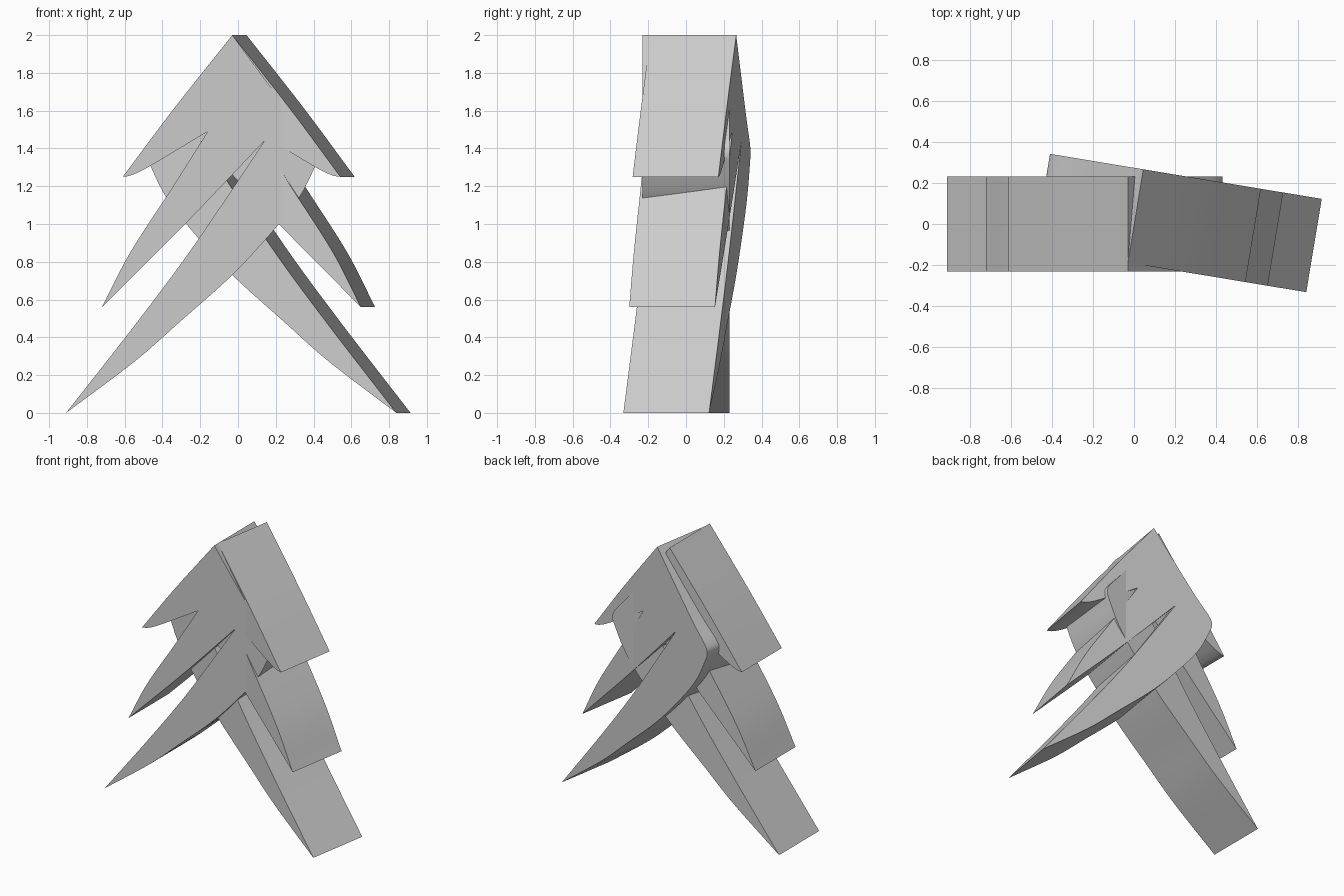
import bpy
import bmesh
from math import radians
from mathutils import Vector, Matrix

default_cube = bpy.data.objects.get("Cube")
if default_cube:
    bpy.data.objects.remove(default_cube, do_unlink=True)

HALF_DEPTH = 0.23
STEPS = 6

grey = bpy.data.materials.new("plain grey")
grey.use_nodes = True
grey.diffuse_color = (0.6, 0.6, 0.6, 1)
grey.node_tree.nodes["Principled BSDF"].inputs["Base Color"].default_value = grey.diffuse_color

# Edges of one tree half, corner to corner, as (x, z)
TREE_EDGES = [
    # upper branch: outer slope and underside
    [(-0.03, 2.0), (-0.34, 1.61), (-0.61, 1.25)],
    [(-0.61, 1.25), (-0.56, 1.26), (-0.46, 1.31), (-0.16, 1.49)],
    # middle branch
    [(-0.16, 1.49), (-0.35, 1.19), (-0.57, 0.85), (-0.72, 0.56)],
    [(-0.72, 0.56), (-0.27, 1.01), (0.14, 1.44)],
    # long lower branch
    [(0.14, 1.44), (-0.04, 1.17), (-0.28, 0.82), (-0.55, 0.46), (-0.91, 0.0)],
    # sweeping bottom edge, rounded shoulder and inner slope up to the tip
    [(-0.91, 0.0), (-0.55, 0.27), (-0.31, 0.48), (-0.03, 0.73), (0.2, 0.98),
     (0.33, 1.15), (0.41, 1.31), (0.43, 1.37), (0.41, 1.43), (0.3, 1.56),
     (0.14, 1.77), (-0.03, 2.0)],
]


def smooth_edge(points):
    """Sample a Catmull-Rom curve through the points, leaving out the last."""
    pts = [Vector(p) for p in points]
    pts = [2 * pts[0] - pts[1]] + pts + [2 * pts[-1] - pts[-2]]
    samples = []
    for a, b, c, d in zip(pts, pts[1:], pts[2:], pts[3:]):
        for i in range(STEPS):
            t = i / STEPS
            samples.append(0.5 * (2 * b + (c - a) * t
                                  + (2 * a - 5 * b + 4 * c - d) * t ** 2
                                  + (3 * b - a - 3 * c + d) * t ** 3))
    return samples


def tree_half(name, side, placement):
    """Extrude the outline through the depth; side -1 mirrors it."""
    bm = bmesh.new()
    outline = [p for edge in TREE_EDGES for p in smooth_edge(edge)]
    front = bm.faces.new([bm.verts.new((side * p.x, -HALF_DEPTH, p.y)) for p in outline])
    result = bmesh.ops.extrude_face_region(bm, geom=[front], use_keep_orig=True)
    back = [g for g in result["geom"] if isinstance(g, bmesh.types.BMVert)]
    bmesh.ops.translate(bm, verts=back, vec=(0, 2 * HALF_DEPTH, 0))
    bmesh.ops.recalc_face_normals(bm, faces=bm.faces)
    bm.transform(placement)
    mesh = bpy.data.meshes.new(name)
    bm.to_mesh(mesh)
    bm.free()
    mesh.materials.append(grey)
    obj = bpy.data.objects.new(name, mesh)
    bpy.context.collection.objects.link(obj)
    bpy.ops.object.select_all(action="DESELECT")
    obj.select_set(True)
    bpy.context.view_layer.objects.active = obj
    bpy.ops.object.shade_smooth_by_angle(angle=radians(30))


# Straight half, and its mirrored twin turned to cross through it
tree_half("right_tree_half", 1, Matrix.Identity(4))
tree_half("left_tree_half", -1,
          Matrix.Translation((-0.022, 0.044, 0)) @ Matrix.Rotation(radians(-9.4), 4, "Z"))
